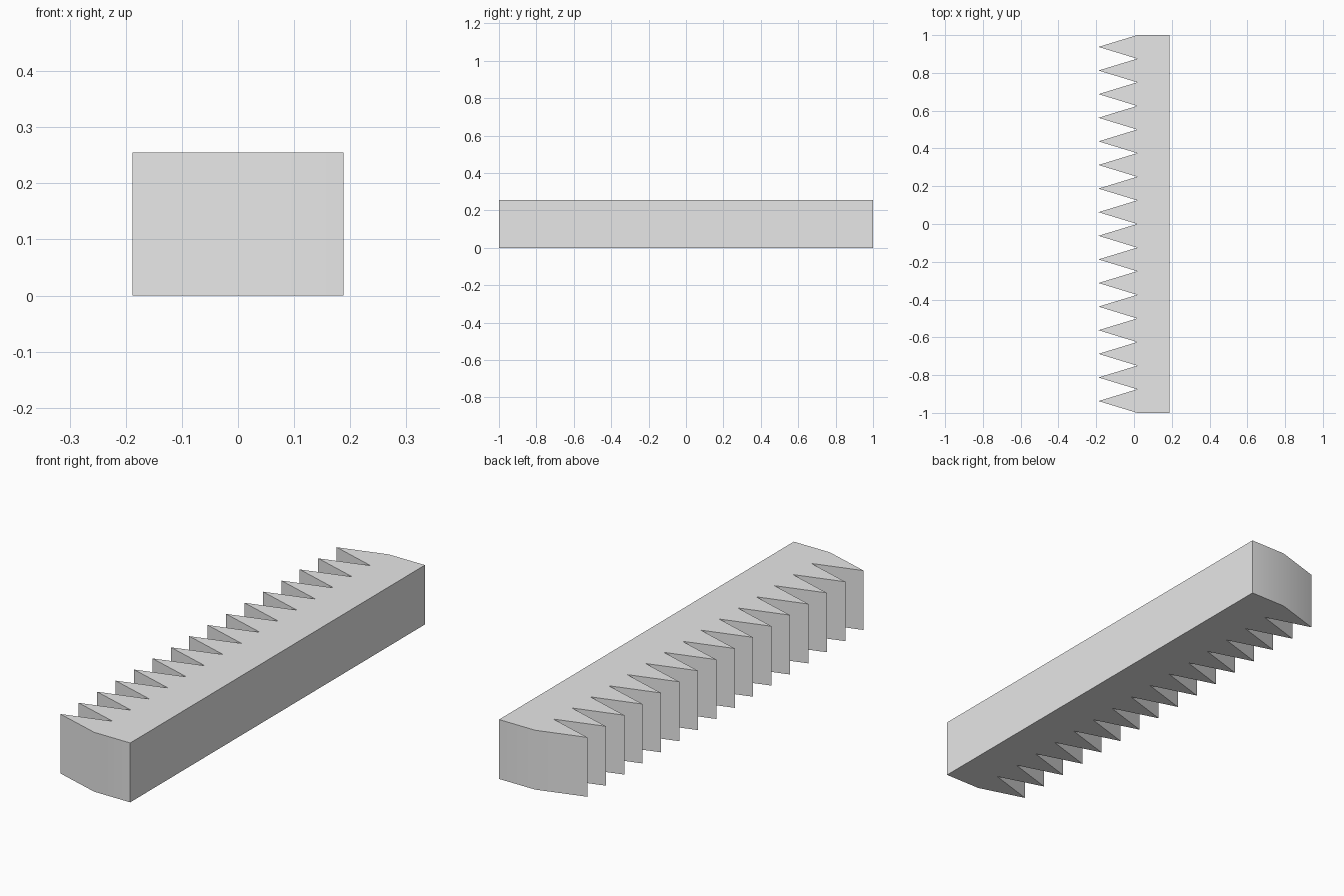
import bpy
import bmesh

cube = bpy.data.objects.get("Cube")
if cube:
    bpy.data.objects.remove(cube, do_unlink=True)

TEETH = 16
HEIGHT = 0.255
HALF_LENGTH = 1.0
BACK_X, ROOT_X, TIP_X = 0.188, 0.017, -0.188
pitch = 2 * HALF_LENGTH / TEETH

# Plain grey material
grey = bpy.data.materials.new("light_grey")
grey.use_nodes = True
colour = (0.8, 0.8, 0.8, 1)
grey.diffuse_color = colour
grey.node_tree.nodes["Principled BSDF"].inputs["Base Color"].default_value = colour

# Toothed outline: flat back, then alternating roots and sharp tips
outline = [(BACK_X, HALF_LENGTH), (ROOT_X, HALF_LENGTH)]
for i in range(TEETH):
    y = HALF_LENGTH - i * pitch
    outline += [(TIP_X, y - pitch / 2), (ROOT_X, y - pitch)]
outline.append((BACK_X, -HALF_LENGTH))

# Extrude the outline into the bar
bm = bmesh.new()
base = bm.faces.new([bm.verts.new((x, y, 0)) for x, y in outline])
extruded = bmesh.ops.extrude_face_region(bm, geom=[base], use_keep_orig=True)
top = [v for v in extruded["geom"] if isinstance(v, bmesh.types.BMVert)]
bmesh.ops.translate(bm, verts=top, vec=(0, 0, HEIGHT))
bmesh.ops.recalc_face_normals(bm, faces=bm.faces)
mesh = bpy.data.meshes.new("toothed_rack")
bm.to_mesh(mesh)
bm.free()
mesh.materials.append(grey)

rack = bpy.data.objects.new("toothed_rack", mesh)
bpy.context.collection.objects.link(rack)

# Soften only the shallow bends at the two ends
bpy.ops.object.select_all(action="DESELECT")
rack.select_set(True)
bpy.context.view_layer.objects.active = rack
bpy.ops.object.shade_smooth_by_angle()
